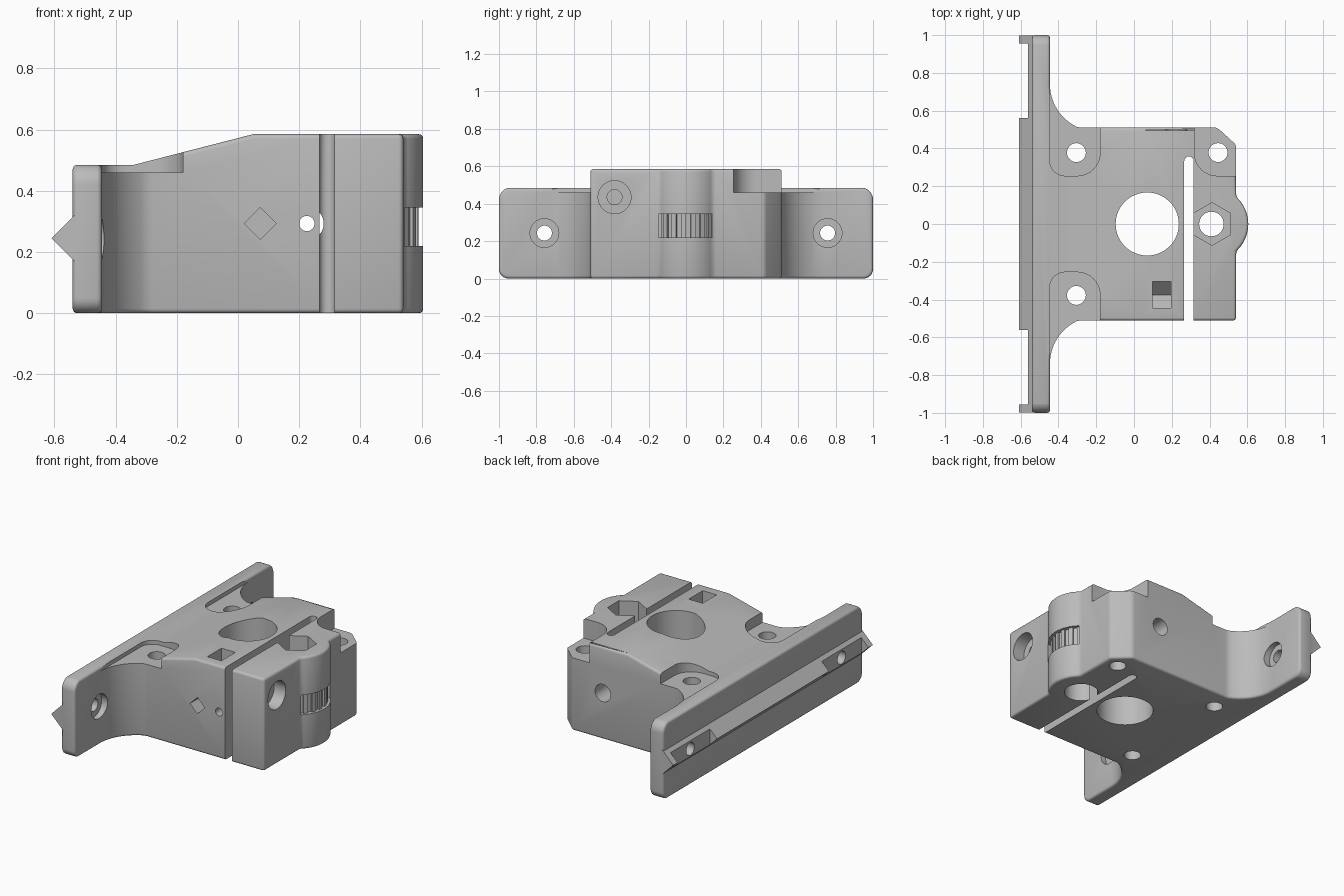
import bpy, bmesh
from math import sin, cos, radians

cube = bpy.data.objects.get("Cube")
if cube:
    bpy.data.objects.remove(cube, do_unlink=True)

grey = bpy.data.materials.new("plain_grey")
grey.use_nodes = True
grey.diffuse_color = (0.5, 0.5, 0.5, 1)
grey.node_tree.nodes["Principled BSDF"].inputs["Base Color"].default_value = (0.5, 0.5, 0.5, 1)


def arc(u, v, r, a, b, n=10):
    """Points on an arc from angle a to b in degrees."""
    angles = [radians(a + (b - a) * i / n) for i in range(n + 1)]
    return [(u + r * cos(t), v + r * sin(t)) for t in angles]


def circle(u, v, r, n=48):
    return arc(u, v, r, 0, 360 - 360 / n, n - 1)


def rect(u0, u1, v0, v1):
    return [(u0, v0), (u1, v0), (u1, v1), (u0, v1)]


def flip(points):
    """Mirror a profile in its second axis and reverse it."""
    return [(u, -v) for u, v in reversed(points)]


def prism(name, points, axis, start, end):
    """Extrude a flat profile along an axis."""
    place = {"x": lambda u, v, w: (w, u, v),
             "y": lambda u, v, w: (u, w, v),
             "z": lambda u, v, w: (u, v, w)}[axis]
    bm = bmesh.new()
    low = [bm.verts.new(place(u, v, start)) for u, v in points]
    high = [bm.verts.new(place(u, v, end)) for u, v in points]
    bm.faces.new(low)
    bm.faces.new(high)
    for i in range(len(points)):
        j = (i + 1) % len(points)
        bm.faces.new((low[i], low[j], high[j], high[i]))
    bmesh.ops.recalc_face_normals(bm, faces=bm.faces)
    mesh = bpy.data.meshes.new(name)
    bm.to_mesh(mesh)
    bm.free()
    mesh.materials.append(grey)
    obj = bpy.data.objects.new(name, mesh)
    bpy.context.collection.objects.link(obj)
    return obj


def apply(obj, mod):
    bpy.context.view_layer.objects.active = obj
    bpy.ops.object.modifier_apply(modifier=mod.name)


def combine(obj, other, operation):
    mod = obj.modifiers.new("combine", "BOOLEAN")
    mod.operation, mod.solver, mod.object = operation, "EXACT", other
    apply(obj, mod)
    bpy.data.objects.remove(other, do_unlink=True)


def cut(obj, points, axis, start, end):
    combine(obj, prism("cutter", points, axis, start, end), "DIFFERENCE")


# Bracket: plan outline with flange, curved wings and nut bulge
wing = [(-0.54, 1.05), (-0.445, 1.05)] + arc(-0.195, 0.74, 0.25, 180, 245, 14)
plan = wing + [(-0.28, 0.511), (0.44, 0.511), (0.54, 0.42)]
plan += arc(0.41, 0, 0.195, 48, -48, 24)
plan += [(0.54, -0.511), (-0.28, -0.511)] + flip(wing)
bracket = prism("bracket", plan, "z", -0.1, 0.8)

# Sloping top, then rounded flange ends
side = [(-0.7, -0.05), (0.7, -0.05), (0.7, 0.585), (0.05, 0.585), (-0.34, 0.485), (-0.7, 0.485)]
combine(bracket, prism("side_profile", side, "y", -1.2, 1.2), "INTERSECT")
end = arc(0.95, 0.05, 0.05, -90, 0, 6) + arc(0.935, 0.422, 0.065, 0, 80, 7) + [(0.8, 0.7)]
ends = end + [(-u, v) for u, v in reversed(end)]
combine(bracket, prism("end_profile", ends, "x", -0.8, 0.8), "INTERSECT")

bevel = bracket.modifiers.new("soft_edges", "BEVEL")
bevel.width, bevel.segments = 0.015, 3
bevel.limit_method, bevel.angle_limit = "ANGLE", radians(35)
bevel.use_clamp_overlap = False
apply(bracket, bevel)

# Locating ridge along the back of the flange, with a notch at each end
ridge = prism("ridge", [(-0.5, 0.135), (-0.61, 0.245), (-0.5, 0.355)], "y", -0.999, 0.999)
for s in (-1, 1):
    cut(ridge, rect(-0.7, -0.56, *sorted((s * 0.56, s * 0.955))), "z", 0, 0.5)
combine(bracket, ridge, "UNION")

# Sunken floors around the corner screws
floor = [(-0.446, 0.74)] + arc(-0.366, 0.335, 0.08, 180, 270, 8)
floor += arc(-0.3, 0.375, 0.12, -90, 0, 10) + [(-0.18, 0.74)]
cut(bracket, floor, "z", 0.46, 0.8)
cut(bracket, flip(floor), "z", 0.46, 0.8)
corner = arc(0.44, 0.375, 0.12, 180, 270, 10) + [(0.7, 0.255), (0.7, 0.7), (0.32, 0.7)]
cut(bracket, corner, "z", 0.46, 0.8)

# Central bore and corner screw holes
cut(bracket, circle(0.07, 0, 0.167, 64), "z", -0.1, 0.8)
for x, y in ((-0.305, 0.378), (-0.305, -0.378), (0.445, 0.378)):
    cut(bracket, circle(x, y, 0.05, 32), "z", -0.1, 0.8)

# Clamping slot
cut(bracket, arc(0.291, 0.333, 0.025, 0, 180, 12) + [(0.266, -0.7), (0.316, -0.7)], "z", -0.1, 0.8)

# Adjuster: hexagon seat, window, through hole and lower bore
cut(bracket, arc(0.413, 0, 0.113, 30, 330, 5), "z", 0.41, 0.8)
cut(bracket, circle(0.41, 0, 0.065, 32), "z", 0.3, 0.5)
cut(bracket, circle(0.41, 0, 0.1), "z", -0.1, 0.25)
cut(bracket, rect(0.345, 0.8, -0.147, 0.143), "z", 0.22, 0.345)

# Flange screw holes with counterbores
for y in (-0.757, 0.757):
    cut(bracket, circle(y, 0.243, 0.04, 32), "x", -0.8, -0.3)
    cut(bracket, circle(y, 0.243, 0.077, 32), "x", -0.48, -0.25)

# Clamp screw hole, its counterbore and the nut pocket
cut(bracket, circle(-0.382, 0.435, 0.04, 32), "x", 0.1, 0.8)
cut(bracket, circle(-0.382, 0.435, 0.088, 40), "x", 0.46, 0.8)
pocket = [(-0.445, 0.8), (-0.445, 0.435), (-0.375, 0.365), (-0.305, 0.435), (-0.305, 0.8)]
cut(bracket, pocket, "x", 0.097, 0.195)

# Cross hole, wider at the back, and square recess on the front
cut(bracket, circle(0.225, 0.293, 0.025, 24), "y", -0.8, 0.8)
cut(bracket, circle(0.225, 0.293, 0.055, 32), "y", 0.25, 0.8)
cut(bracket, circle(0.073, 0.293, 0.052, 4), "y", -0.8, -0.4)

# Ribbed wall inside the window
ribs = []
for i in range(12):
    start = -51 + i * 8.5
    ribs += arc(0.41, 0, 0.18 if i % 2 else 0.168, start, start + 8.5, 1)
ribs += arc(0.41, 0, 0.155, 51, -51, 16)
prism("ribbed_wall", ribs, "z", 0.215, 0.35)

# Smooth shading with sharp edges kept
bpy.ops.object.select_all(action="DESELECT")
bracket.select_set(True)
bpy.context.view_layer.objects.active = bracket
bpy.ops.object.shade_smooth_by_angle(angle=radians(32))
